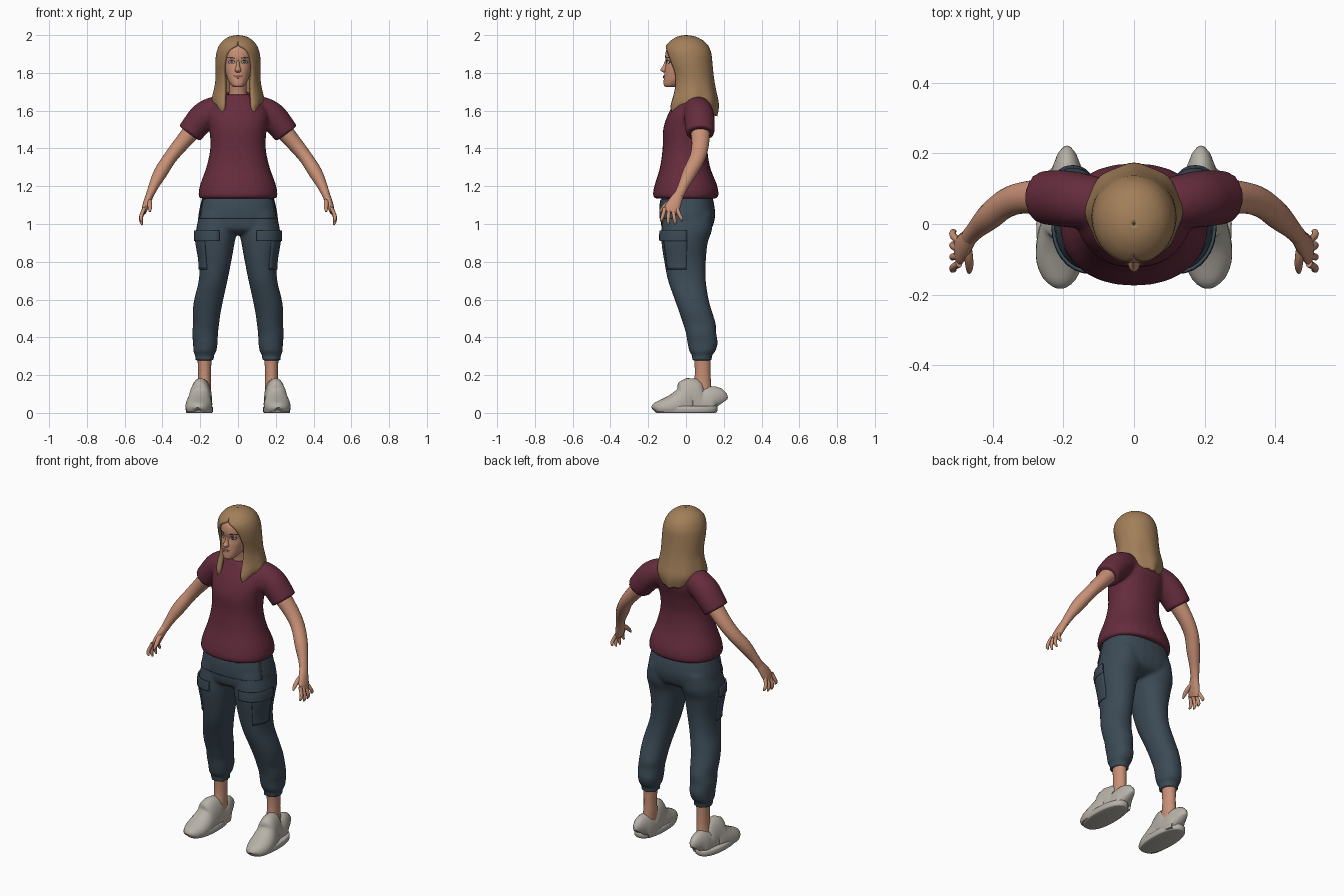
import bpy, bmesh, math
from mathutils import Vector
from mathutils.bvhtree import BVHTree

if "Cube" in bpy.data.objects:
    bpy.data.objects.remove(bpy.data.objects["Cube"])


def material(name, *rgb):
    m = bpy.data.materials.new(name)
    m.use_nodes = True
    m.diffuse_color = (*rgb, 1)
    bsdf = m.node_tree.nodes["Principled BSDF"]
    bsdf.inputs["Base Color"].default_value = (*rgb, 1)
    bsdf.inputs["Roughness"].default_value = 0.8
    return m


SKIN = material("skin", 0.58, 0.28, 0.18)
HAIR = material("hair", 0.36, 0.21, 0.1)
SHIRT = material("maroon cotton", 0.13, 0.025, 0.047)
PANTS = material("slate denim", 0.045, 0.069, 0.092)
SHOE = material("pale grey leather", 0.47, 0.44, 0.39)
LIPS = material("lips", 0.42, 0.15, 0.12)
DARK = material("brow brown", 0.1, 0.05, 0.03)
WHITE = material("eye white", 0.6, 0.57, 0.54)
IRIS = material("iris", 0.06, 0.09, 0.11)


def smooth_rows(rows, k):
    """Catmull-Rom interpolation between rows of numbers."""
    out = []
    for i in range(len(rows) - 1):
        a, b, c, d = (rows[max(0, min(len(rows) - 1, i + j))] for j in (-1, 0, 1, 2))
        for s in range(k):
            t = s / k
            out.append([0.5 * (2 * q + (r - p) * t + (2 * p - 5 * q + 4 * r - w) * t * t
                               + (3 * q - p - 3 * r + w) * t ** 3)
                        for p, q, r, w in zip(a, b, c, d)])
    return out + [list(rows[-1])]


def box(z, x0, x1, y0, y1):
    """Horizontal section given by its bounds."""
    return ((x0 + x1) / 2, (y0 + y1) / 2, z, (x1 - x0) / 2, (y1 - y0) / 2)


def loft(bm, rows, side=1, ref=None, p=2.0, n=28, k=4, floor=None):
    """Skin rounded sections; with ref they turn along the path."""
    rows = smooth_rows(rows, k)
    rings = []
    for i, (x, y, z, rx, ry) in enumerate(rows):
        u, v = Vector((1, 0, 0)), Vector((0, 1, 0))
        if ref:
            t = Vector(rows[min(i + 1, len(rows) - 1)][:3]) - Vector(rows[max(i - 1, 0)][:3])
            t.normalize()
            v = (Vector(ref) - t * t.dot(Vector(ref))).normalized()
            u = v.cross(t)
        ring = []
        for j in range(n):
            c, s = math.cos(math.tau * j / n), math.sin(math.tau * j / n)
            q = Vector((x, y, z)) + u * rx * math.copysign(abs(c) ** (2 / p), c) \
                + v * ry * math.copysign(abs(s) ** (2 / p), s)
            if floor is not None:
                q.z = max(q.z, floor)
            ring.append(bm.verts.new((q.x * side, q.y, q.z)))
        rings.append(ring)
    for a, b in zip(rings, rings[1:]):
        for j in range(n):
            bm.faces.new((a[j], a[(j + 1) % n], b[(j + 1) % n], b[j]))
    bm.faces.new(rings[0])
    bm.faces.new(rings[-1][::-1])


def finish(name, bm, mat, fuse=0, recalc=True, angle=50):
    if recalc:
        bmesh.ops.recalc_face_normals(bm, faces=bm.faces[:])
    me = bpy.data.meshes.new(name)
    bm.to_mesh(me)
    bm.free()
    me.materials.append(mat)
    ob = bpy.data.objects.new(name, me)
    bpy.context.collection.objects.link(ob)
    bpy.ops.object.select_all(action="DESELECT")
    ob.select_set(True)
    bpy.context.view_layer.objects.active = ob
    if fuse:
        rm = ob.modifiers.new("fuse", "REMESH")
        rm.mode, rm.voxel_size, rm.use_smooth_shade = "VOXEL", fuse, True
        sm = ob.modifiers.new("soften", "SMOOTH")
        sm.factor, sm.iterations = 0.5, 5
    else:
        bpy.ops.object.shade_smooth_by_angle(angle=math.radians(angle))
    return ob


def solid(name, mat, rows, **kw):
    bm = bmesh.new()
    loft(bm, rows, **kw)
    return finish(name, bm, mat)


def surface(ob):
    bpy.context.view_layer.update()
    return BVHTree.FromObject(ob, bpy.context.evaluated_depsgraph_get())


def plate(name, tree, ray, mat, lift, thick, n=10):
    """Thin sheet projected on a surface; ray maps the unit square to origin and direction."""
    bm = bmesh.new()
    grid = []
    for i in range(n + 1):
        row = []
        for j in range(n + 1):
            o, d = ray(2 * i / n - 1, 2 * j / n - 1)
            hit = tree.ray_cast(o, d)[0] or o + d * 0.4
            row.append(bm.verts.new(hit - d * lift))
        grid.append(row)
    for a, b in zip(grid, grid[1:]):
        for j in range(n):
            bm.faces.new((a[j], a[j + 1], b[j + 1], b[j]))
    ob = finish(name, bm, mat)
    m = ob.modifiers.new("thickness", "SOLIDIFY")
    m.thickness, m.offset = thick, 0
    return ob


SIDES = (("left", 1), ("right", -1))

# Trousers: hips and both legs fused into one soft surface
bm = bmesh.new()
loft(bm, [box(1.18, -.18, .18, -.12, .13), box(1.1, -.2, .2, -.135, .15),
          box(1.03, -.212, .212, -.135, .153), box(.97, -.21, .21, -.125, .13),
          box(.945, -.16, .16, -.08, .07)], p=2.4)
for _, s in SIDES:
    loft(bm, [box(1.06, .02, .2, -.12, .14), box(.97, .006, .222, -.13, .138),
              box(.9, .018, .22, -.13, .115), box(.8, .036, .204, -.115, .105),
              box(.7, .056, .208, -.095, .105), box(.6, .078, .232, -.06, .12),
              box(.53, .092, .24, -.035, .14), box(.47, .1, .238, -.015, .158),
              box(.42, .106, .243, 0, .16), box(.37, .108, .238, .008, .168),
              box(.325, .115, .236, .018, .155), box(.305, .127, .227, .032, .138),
              box(.278, .126, .226, .03, .138)], side=s, p=2.2)
trousers = finish("trousers", bm, PANTS, fuse=0.009)
cloth = surface(trousers)


def around(cx, cy, a0, a1, z0, z1):
    """Rays aimed inwards at a vertical axis; angles start at the front."""
    def ray(u, v):
        a = math.radians(a0 + (a1 - a0) * (u + 1) / 2)
        d = Vector((math.sin(a), -math.cos(a), 0))
        return Vector((cx, cy, z0 + (z1 - z0) * (v + 1) / 2)) + d * 0.4, -d
    return ray


plate("front_yoke", cloth, around(0, 0, -75, 75, 1.03, 1.13), PANTS, .002, .007, 20)
for word, s in SIDES:
    plate(word + "_cargo_pocket", cloth, around(.115 * s, -.01, 30 * s, 98 * s, .76, .92),
          PANTS, .002, .009)
    plate(word + "_pocket_flap", cloth, around(.115 * s, -.01, -8 * s, 98 * s, .91, .965),
          PANTS, .007, .009)

# Shirt: torso and sleeves fused
bm = bmesh.new()
loft(bm, [box(1.135, -.205, .205, -.168, .165), box(1.16, -.209, .209, -.175, .172),
          box(1.21, -.2, .2, -.165, .163), box(1.3, -.168, .168, -.138, .128),
          box(1.4, -.147, .147, -.124, .114), box(1.5, -.152, .152, -.121, .128),
          box(1.57, -.165, .165, -.1, .145), box(1.62, -.15, .15, -.075, .142),
          box(1.66, -.11, .11, -.05, .12), box(1.685, -.068, .068, -.035, .1)], p=2.2)
for _, s in SIDES:
    loft(bm, [(.04, .055, 1.6, .07, .065), (.12, .062, 1.603, .072, .075),
              (.18, .07, 1.57, .076, .08), (.225, .074, 1.52, .072, .079),
              (.257, .075, 1.478, .069, .075)], side=s, ref=(0, 1, 0))
finish("shirt", bm, SHIRT, fuse=0.009)

bpy.ops.mesh.primitive_torus_add(major_radius=.062, minor_radius=.009, major_segments=32,
                                 minor_segments=8, location=(0, .025, 1.682),
                                 rotation=(.22, 0, 0))
collar = bpy.context.object
collar.name = "collar"
collar.data.materials.append(SHIRT)
bpy.ops.object.shade_smooth()

# Arms, hands and feet
for word, s in SIDES:
    solid(word + "_arm", SKIN,
          [(.21, .075, 1.53, .05, .055), (.3, .076, 1.425, .041, .046),
           (.36, .06, 1.35, .036, .042), (.41, .02, 1.272, .036, .038),
           (.447, -.015, 1.2, .026, .028), (.468, -.038, 1.15, .021, .026)],
          side=s, ref=(0, 1, 0), n=20)
    bm = bmesh.new()
    loft(bm, [(.462, -.032, 1.165, .02, .024), (.478, -.054, 1.125, .02, .034),
              (.492, -.073, 1.085, .017, .04), (.498, -.082, 1.062, .012, .037)],
         side=s, ref=(0, 1, 0), n=16)
    for i, drop in enumerate((.045, .062, .06, .042)):
        y = -.112 + i * .021
        splay = (1.2 - i) * .008
        loft(bm, [(.495, y, 1.085, .01, .011), (.511, y - splay, 1.065 - drop * .4, .01, .01),
                  (.513, y - splay * 1.8, 1.062 - drop * .8, .009, .009),
                  (.506, y - splay * 2, 1.057 - drop, .004, .004)],
             side=s, ref=(0, 1, 0), n=10, k=3)
    loft(bm, [(.474, -.06, 1.13, .014, .014), (.468, -.095, 1.11, .013, .013),
              (.466, -.122, 1.085, .01, .011), (.467, -.138, 1.065, .004, .005)],
         side=s, ref=(1, 0, 0), n=10)
    finish(word + "_hand", bm, SKIN)

    solid(word + "_ankle", SKIN,
          [box(.33, .137, .217, .04, .132), box(.22, .143, .211, .047, .13),
           box(.15, .143, .213, .04, .133), box(.08, .145, .225, .02, .14)], side=s, n=20)
    # Shoe sections run from toe to heel: position, centre, half width, height
    sections = [(-.167, .212, .022, .035), (-.155, .211, .046, .056), (-.11, .21, .066, .078),
                (-.06, .207, .07, .104), (-.01, .202, .064, .142), (.022, .196, .057, .186),
                (.045, .193, .056, .165), (.08, .19, .054, .132), (.13, .19, .051, .14),
                (.155, .19, .041, .136), (.167, .19, .022, .1)]
    solid(word + "_shoe", SHOE, [(c, y, h * .35, w, h * .65) for y, c, w, h in sections],
          side=s, ref=(0, 0, 1), floor=.006, p=2.1, k=3)
    solid(word + "_sole", SHOE,
          [box(0, .138, .27, -.155, .155), box(.006, .132, .276, -.165, .165),
           box(.03, .133, .276, -.167, .167), box(.036, .138, .27, -.162, .162)],
          side=s, p=2.3, n=36, k=2)

# Neck and head
solid("neck", SKIN, [box(1.62, -.06, .06, -.03, .1), box(1.69, -.047, .047, -.025, .075),
                     box(1.78, -.046, .046, -.045, .07)], n=24)
head = solid("head", SKIN,
             [box(1.724, -.018, .018, -.105, -.06), box(1.734, -.034, .034, -.117, -.03),
              box(1.76, -.052, .052, -.118, .03), box(1.79, -.063, .063, -.115, .06),
              box(1.82, -.071, .071, -.112, .08), box(1.855, -.077, .077, -.106, .1),
              box(1.89, -.081, .081, -.11, .11), box(1.935, -.078, .078, -.098, .105),
              box(1.975, -.045, .045, -.055, .06)], p=2.2, n=40)
solid("nose", SKIN, [box(1.866, -.007, .007, -.11, -.08), box(1.835, -.011, .011, -.124, -.08),
                     box(1.815, -.017, .017, -.136, -.08), box(1.803, -.013, .013, -.122, -.08)],
      n=16)

face = surface(head)


def facial(name, x, z, w, h, mat, lift, tilt=0):
    def ray(u, v):
        a, b = u * math.sqrt(1 - v * v / 2), v * math.sqrt(1 - u * u / 2)
        return Vector((x + w * a, -.5, z + h * b + tilt * a)), Vector((0, 1, 0))
    plate(name, face, ray, mat, lift, .002, 8)


for word, s in SIDES:
    facial(word + "_lashes", .034 * s, 1.858, .018, .0095, DARK, .001)
    facial(word + "_eye", .034 * s, 1.857, .016, .007, WHITE, .002)
    facial(word + "_iris", .034 * s, 1.857, .0065, .0068, IRIS, .003)
    facial(word + "_brow", .037 * s, 1.881, .02, .0035, DARK, .001, .002 * s)
facial("upper_lip", 0, 1.785, .023, .0045, LIPS, .003)
facial("lower_lip", 0, 1.777, .019, .0055, LIPS, .004)

# Hair: shell with a face opening; rows hold height, half width, front, back, opening
bm = bmesh.new()
locks = smooth_rows([(2, .004, -.004, .004, 0), (1.992, .045, -.045, .05, 0),
                     (1.972, .078, -.08, .09, 0), (1.95, .097, -.102, .113, .006),
                     (1.93, .107, -.112, .125, .035), (1.9, .116, -.113, .135, .06),
                     (1.85, .12, -.103, .14, .074), (1.8, .119, -.088, .145, .078),
                     (1.75, .12, -.08, .151, .074), (1.7, .128, -.082, .16, .072),
                     (1.65, .136, -.095, .17, .072), (1.61, .133, -.105, .17, .074),
                     (1.57, .12, -.108, .162, .08)], 3)
rings = []
for z, rx, y0, y1, gap in locks:
    fall = max(0, min(1, (1.8 - z) / .2))
    start = math.asin(max(0, min(.9, gap / rx)))
    ring = []
    for j in range(49):
        a = start + (math.tau - 2 * start) * j / 48
        wave = 1 + .025 * fall * math.cos(8 * a)
        lift = fall ** 3 * (.03 * math.sin(a) ** 2 + .008 * math.sin(7 * a) ** 2)
        ring.append(bm.verts.new((rx * wave * math.sin(a),
                                  (y0 + y1) / 2 - (y1 - y0) / 2 * wave * math.cos(a), z + lift)))
    rings.append(ring)
for a, b in zip(rings, rings[1:]):
    for j in range(48):
        bm.faces.new((a[j], b[j], b[j + 1], a[j + 1]))
bmesh.ops.remove_doubles(bm, verts=bm.verts[:], dist=1e-5)
hair = finish("hair", bm, HAIR, recalc=False, angle=70)
m = hair.modifiers.new("thickness", "SOLIDIFY")
m.thickness, m.offset = .022, -1
